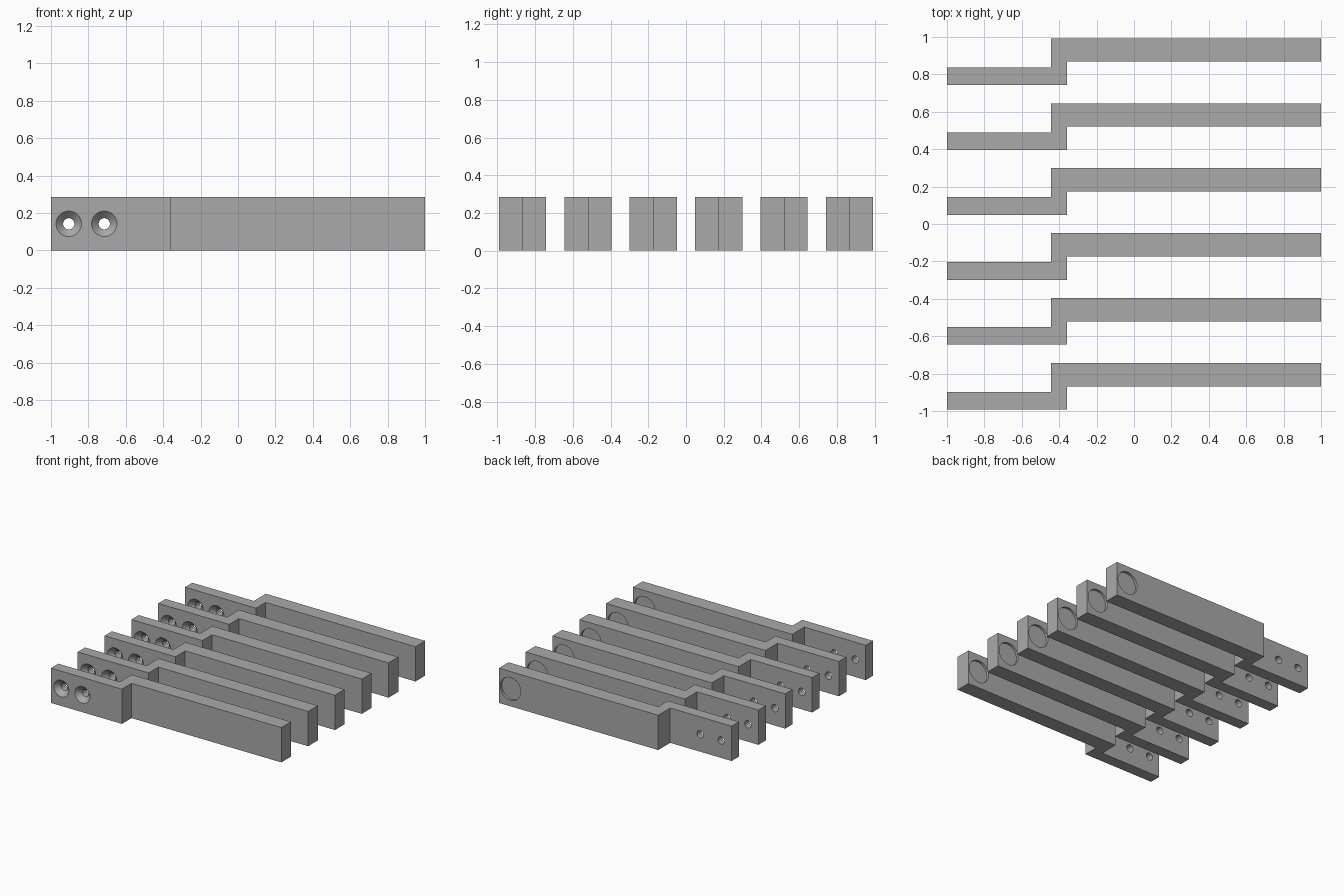
import bpy, bmesh, math

cube = bpy.data.objects.get("Cube")
if cube:
    bpy.data.objects.remove(cube, do_unlink=True)

HEIGHT = 0.285
SPACING = 0.347
COUNT = 6

grey = bpy.data.materials.new("plain grey")
grey.use_nodes = True
grey.diffuse_color = (0.4, 0.4, 0.4, 1)
grey.node_tree.nodes["Principled BSDF"].inputs["Base Color"].default_value = (0.4, 0.4, 0.4, 1)


def new_object(name, bm):
    bmesh.ops.recalc_face_normals(bm, faces=bm.faces)
    mesh = bpy.data.meshes.new(name)
    bm.to_mesh(mesh)
    bm.free()
    mesh.materials.append(grey)
    obj = bpy.data.objects.new(name, mesh)
    bpy.context.collection.objects.link(obj)
    return obj


def add_turned(bm, x, z, rings, sides=48):
    """Closed round solid along y, from (y, radius) rings."""
    loops = []
    for y, r in rings:
        angles = [math.tau * i / sides for i in range(sides)]
        loops.append([bm.verts.new((x + r * math.cos(a), y, z + r * math.sin(a))) for a in angles])
    for a, b in zip(loops, loops[1:]):
        for i in range(sides):
            j = (i + 1) % sides
            bm.faces.new((a[i], a[j], b[j], b[i]))
    bm.faces.new(loops[0])
    bm.faces.new(loops[-1])


# Stepped bar: outline seen from above, raised to full height
outline = [(-1, -0.125), (-0.357, -0.125), (-0.357, 0), (1, 0),
           (1, 0.125), (-0.443, 0.125), (-0.443, -0.03), (-1, -0.03)]
bm = bmesh.new()
base = bm.faces.new([bm.verts.new((x, y, 0)) for x, y in outline])
raised = bmesh.ops.extrude_face_region(bm, geom=[base])["geom"]
top_verts = [v for v in raised if isinstance(v, bmesh.types.BMVert)]
bmesh.ops.translate(bm, verts=top_verts, vec=(0, 0, HEIGHT))
bar = new_object("stepped_bar_1", bm)

# Countersunk screw holes and the shallow round pocket on the back
bm = bmesh.new()
for x in (-0.905, -0.715):
    add_turned(bm, x, HEIGHT / 2, [(-0.135, 0.078), (-0.087, 0.03), (-0.01, 0.03)])
add_turned(bm, 0.895, HEIGHT / 2, [(0.105, 0.093), (0.14, 0.093)])
cutter = new_object("hole_cutter", bm)
cutter.hide_render = True

cut = bar.modifiers.new("holes", 'BOOLEAN')
cut.operation = 'DIFFERENCE'
cut.solver = 'EXACT'
cut.object = cutter
bpy.ops.object.select_all(action='DESELECT')
bar.select_set(True)
bpy.context.view_layer.objects.active = bar
bpy.ops.object.modifier_apply(modifier=cut.name)
bpy.data.objects.remove(cutter, do_unlink=True)
bpy.ops.object.shade_smooth_by_angle(angle=math.radians(30))

# Row of identical bars
for i in range(COUNT):
    item = bar if i == 0 else bar.copy()
    if i:
        item.name = f"stepped_bar_{i + 1}"
        bpy.context.collection.objects.link(item)
    item.location.y = (i - (COUNT - 1) / 2) * SPACING
